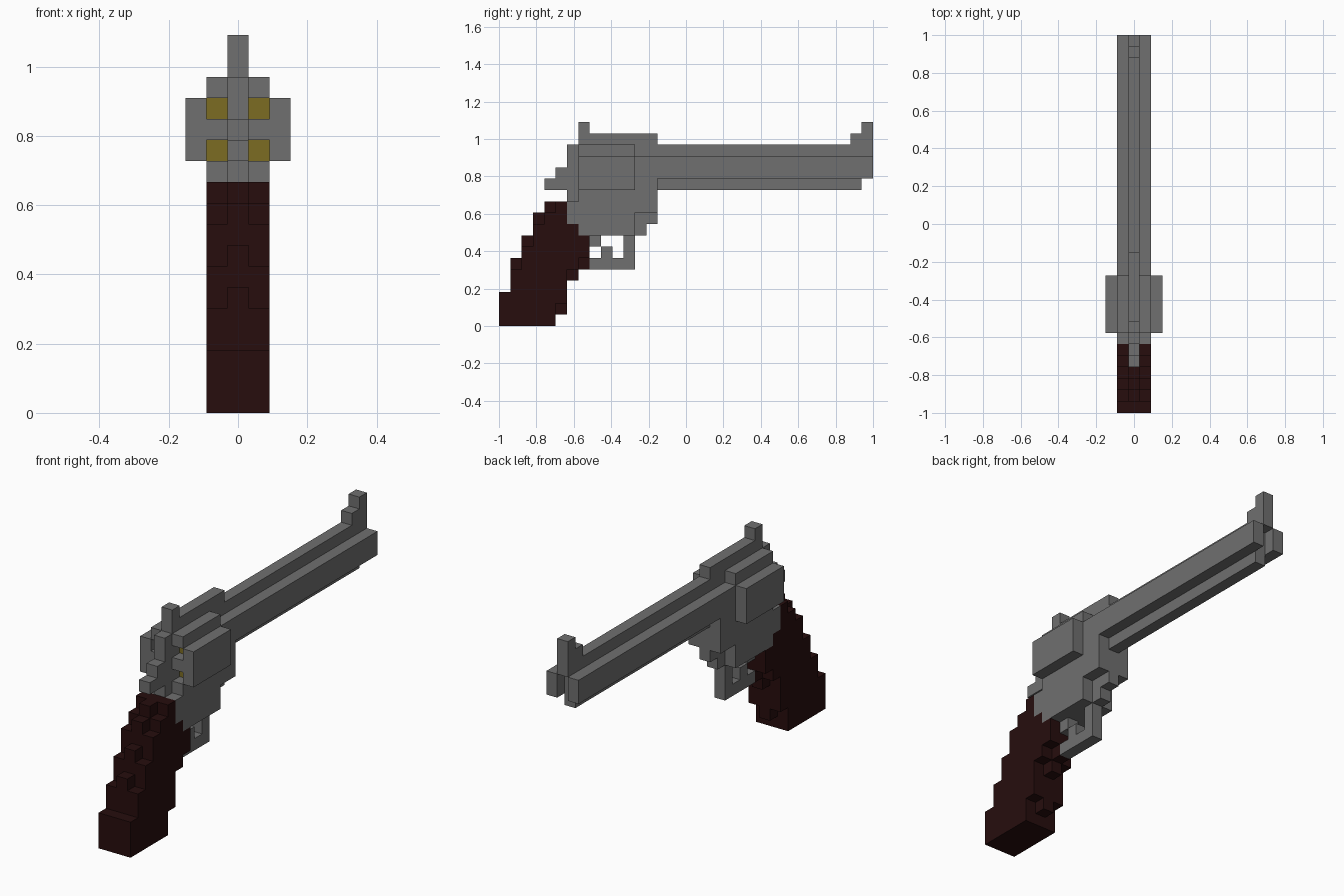
import bpy
import bmesh
import math
from mathutils import Vector

cube = bpy.data.objects.get("Cube")
if cube:
    bpy.data.objects.remove(cube, do_unlink=True)

LENGTH = 33                 # block count from grip heel to muzzle
UNIT = 2.0 / LENGTH
SLIM, BODY, WIDE = 0, 1, 2  # half widths in blocks either side of the middle
owner = {}                  # block position -> part name


def material(name, colour):
    mat = bpy.data.materials.new(name)
    mat.use_nodes = True
    rgba = (*colour, 1.0)
    mat.diffuse_color = rgba
    bsdf = mat.node_tree.nodes["Principled BSDF"]
    bsdf.inputs["Base Color"].default_value = rgba
    bsdf.inputs["Roughness"].default_value = 0.8
    return mat


def fill(part, half, y_range, z_range):
    """Fill a centred block of cells; later parts replace earlier ones."""
    for x in range(-half, half + 1):
        for y in range(*y_range):
            for z in range(*z_range):
                owner[x, y, z] = part


def stack(part, half, bottom, rows):
    """Pile up rows of (height, back, front) from the bottom."""
    for height, back, front in rows:
        fill(part, half, (back, front), (bottom, bottom + height))
        bottom += height


# Grip: stepped side panels with a slightly different middle spine
stack("grip", BODY, 0, [(2, 0, 5), (1, 0, 6), (2, 1, 6), (1, 2, 7),
                        (1, 2, 8), (1, 3, 8), (1, 3, 7), (1, 4, 6), (1, 5, 6)])
stack("grip", SLIM, 0, [(1, 0, 5), (2, 0, 6), (1, 1, 6), (1, 1, 7),
                        (1, 1, 8), (2, 2, 8), (1, 3, 7), (1, 3, 6), (1, 4, 6)])

# Frame: main body, rear post and stepped front underside
stack("frame", BODY, 8, [(1, 7, 12), (1, 6, 12), (1, 6, 14), (4, 7, 14)])
stack("frame", SLIM, 8, [(1, 7, 13), (1, 6, 14), (6, 6, 14)])

# Cylinder, with four chambers open to the rear
fill("cylinder", WIDE, (7, 12), (12, 15))
fill("cylinder", BODY, (7, 12), (15, 16))
chambers = [(x, z) for x in (-1, 1) for z in (12, 14)]
for x, z in chambers:
    del owner[x, 7, z]

# Top strap and rear sight
fill("top_strap", SLIM, (7, 14), (15, 17))
fill("rear_sight", SLIM, (7, 8), (17, 18))

# Hammer spur
stack("hammer", SLIM, 12, [(1, 4, 6), (1, 5, 6)])

# Barrel with top rib, ejector rod and open muzzle
fill("barrel", BODY, (14, LENGTH), (13, 15))
fill("barrel", SLIM, (14, LENGTH), (15, 16))
for z in (13, 14):
    del owner[0, LENGTH - 1, z]
fill("ejector_rod", SLIM, (14, LENGTH - 1), (12, 13))

# Stepped front sight
stack("front_sight", SLIM, 16, [(1, LENGTH - 2, LENGTH), (1, LENGTH - 1, LENGTH)])

# Trigger and guard
fill("trigger_guard", SLIM, (8, 12), (5, 6))
fill("trigger_guard", SLIM, (11, 12), (6, 8))
fill("trigger", SLIM, (8, 9), (7, 8))
fill("trigger", SLIM, (9, 10), (6, 7))

steel = material("steel_grey", (0.16, 0.16, 0.16))
wood = material("dark_wood", (0.02, 0.004, 0.004))
brass = material("brass", (0.20, 0.15, 0.016))

AXES = [Vector(v) for v in ((1, 0, 0), (0, 1, 0), (0, 0, 1))]


def build(part):
    """Skin the outer faces of one part's blocks and merge flat areas."""
    bm = bmesh.new()
    for cell in [c for c, name in owner.items() if name == part]:
        middle = Vector(cell) + Vector((0, 0.5, 0.5))
        for i, axis in enumerate(AXES):
            for sign in (-1, 1):
                normal = axis * sign
                beside = tuple(int(round(c + n)) for c, n in zip(cell, normal))
                if beside in owner:
                    continue
                u, v = AXES[(i + 1) % 3] / 2, AXES[(i + 2) % 3] / 2
                centre = middle + normal / 2
                ring = [centre - u - v, centre + u - v, centre + u + v, centre - u + v]
                if sign < 0:
                    ring.reverse()
                face = bm.faces.new([
                    bm.verts.new((p - Vector((0, LENGTH / 2, 0))) * UNIT) for p in ring])
                # Cartridge bases at the bottom of the chambers
                if part == "cylinder" and i == 1 and sign < 0:
                    x, y, z = cell
                    if y == 8 and (x, z) in chambers:
                        face.material_index = 1
    bmesh.ops.remove_doubles(bm, verts=bm.verts, dist=UNIT / 100)
    bmesh.ops.dissolve_limit(bm, angle_limit=math.radians(1), verts=bm.verts,
                             edges=bm.edges, delimit={'MATERIAL'})
    mesh = bpy.data.meshes.new(part)
    bm.to_mesh(mesh)
    bm.free()
    mesh.materials.append(wood if part == "grip" else steel)
    if part == "cylinder":
        mesh.materials.append(brass)
    bpy.context.collection.objects.link(bpy.data.objects.new(part, mesh))


for part_name in sorted(set(owner.values())):
    build(part_name)
